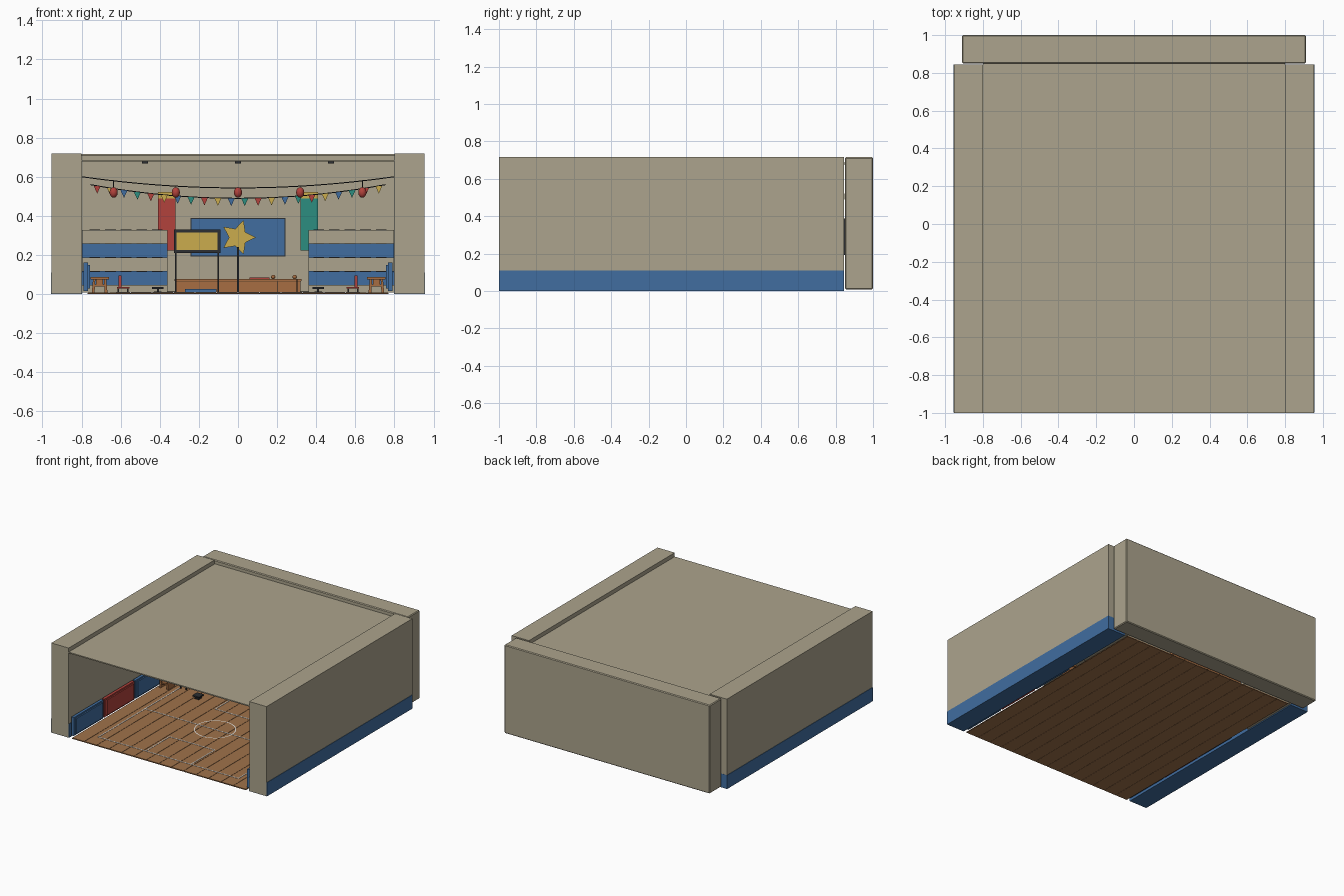
import bpy, bmesh, math
from mathutils import Vector

if "Cube" in bpy.data.objects:
    bpy.data.objects.remove(bpy.data.objects["Cube"])


def mat(name, rgb):
    m = bpy.data.materials.new(name)
    m.diffuse_color = (*rgb, 1)
    m.use_nodes = True
    m.node_tree.nodes["Principled BSDF"].inputs["Base Color"].default_value = m.diffuse_color
    return m


BEIGE = mat("beige_plaster", (0.413, 0.371, 0.266))
BLUE = mat("blue_paint", (0.052, 0.155, 0.352))
RED = mat("red_fabric", (0.445, 0.055, 0.045))
YELLOW = mat("yellow_fabric", (0.597, 0.413, 0.076))
TEAL = mat("teal_fabric", (0.025, 0.270, 0.216))
WOOD = mat("floor_wood", (0.352, 0.170, 0.070))
GAP = mat("dark_wood", (0.12, 0.055, 0.022))
ORANGE = mat("stage_wood", (0.385, 0.155, 0.055))
DARK = mat("charcoal_metal", (0.025, 0.028, 0.032))
WHITE = mat("white_line", (0.75, 0.73, 0.68))


def finish(bm, name, m):
    me = bpy.data.meshes.new(name)
    bm.normal_update()
    bm.to_mesh(me)
    bm.free()
    ob = bpy.data.objects.new(name, me)
    me.materials.append(m)
    bpy.context.collection.objects.link(ob)
    return ob


def add_box(bm, x0, x1, y0, y1, z0, z1):
    r = bmesh.ops.create_cube(bm, size=1)
    for v in r["verts"]:
        v.co = Vector(((x0 + x1) / 2 + v.co.x * (x1 - x0),
                       (y0 + y1) / 2 + v.co.y * (y1 - y0),
                       (z0 + z1) / 2 + v.co.z * (z1 - z0)))


def boxes(name, m, *dims):
    bm = bmesh.new()
    for d in dims:
        add_box(bm, *d)
    return finish(bm, name, m)


def both(name, m, *dims):
    """Boxes given for +x, mirrored to -x."""
    return boxes(name, m, *dims, *[(-d[1], -d[0], *d[2:]) for d in dims])


def plate(name, m, pts, y0, y1):
    """Extrude an xz outline along y."""
    bm = bmesh.new()
    f = bm.faces.new([bm.verts.new((x, y0, z)) for x, z in pts])
    r = bmesh.ops.extrude_face_region(bm, geom=[f])
    for v in r["geom"]:
        if isinstance(v, bmesh.types.BMVert):
            v.co.y = y1
    bmesh.ops.recalc_face_normals(bm, faces=bm.faces)
    return finish(bm, name, m)


def balls(name, m, centres, rx, rz):
    bm = bmesh.new()
    for c in centres:
        r = bmesh.ops.create_uvsphere(bm, u_segments=12, v_segments=8, radius=1)
        for v in r["verts"]:
            v.co = Vector(c) + Vector((v.co.x * rx, v.co.y * rx, v.co.z * rz))
    for f in bm.faces:
        f.smooth = True
    return finish(bm, name, m)


# Building shell
both("side_wall", BEIGE, (0.80, 0.953, -1, 0.844, 0.002, 0.718))
both("wall_base_band", BLUE, (0.797, 0.956, -0.999, 0.845, 0, 0.11))
back = boxes("back_wall", BEIGE, (-0.91, 0.91, 0.85, 1.0, 0.008, 0.716))
bev = back.modifiers.new("soft_edge", "BEVEL")
bev.width, bev.segments = 0.006, 1
boxes("ceiling", BEIGE, (-0.80, 0.80, -1, 0.85, 0.677, 0.686))
boxes("ceiling_lights", DARK, *[(x - 0.015, x + 0.015, y - 0.12, y + 0.12, 0.669, 0.677)
                                for x in (-0.475, 0, 0.475) for y in (-0.6, 0, 0.5)])

# Plank floor with joints and court lines
boxes("floor_joints", GAP, (-0.77, 0.77, -1, 0.845, 0.001, 0.006))
N = 14
W = 1.54 / N
boxes("floor_planks", WOOD, *[(-0.77 + i * W + 0.002, -0.77 + (i + 1) * W - 0.002, -1, 0.845, 0, 0.008)
                              for i in range(N)])
T = 0.004
lines = [(s * 0.62 - T, s * 0.62 + T, -0.88, 0.30, 0.008, 0.010) for s in (-1, 1)]
lines += [(-0.62, 0.62, y - T, y + T, 0.008, 0.010) for y in (-0.88, -0.29, 0.30)]
lines += [(s * 0.2 - T, s * 0.2 + T, a, a + 0.3, 0.008, 0.010) for s in (-1, 1) for a in (-0.88, 0.0)]
lines += [(-0.2, 0.2, y - T, y + T, 0.008, 0.010) for y in (-0.58, 0.0)]
boxes("court_lines", WHITE, *lines)
bm = bmesh.new()
rings = [[bm.verts.new((r * math.cos(a * math.tau / 32), -0.29 + r * math.sin(a * math.tau / 32), 0.010))
          for a in range(32)] for r in (0.146, 0.154)]
for i in range(32):
    j = (i + 1) % 32
    bm.faces.new((rings[0][i], rings[1][i], rings[1][j], rings[0][j]))
finish(bm, "court_circle", WHITE)

# Alternating wall pads
for i in range(3):
    y = -0.98 + i * 0.39
    both("wall_pad", RED if i == 1 else BLUE, (0.768, 0.79, y, y + 0.375, 0.015, 0.162))
    both("wall_pad_cushion", RED if i == 1 else BLUE, (0.758, 0.768, y + 0.02, y + 0.355, 0.028, 0.15))

# Bleachers, stepping up towards the back
levels = [0.008, 0.046, 0.117, 0.187, 0.258, 0.328]
for i in range(5):
    y = 0.36 + i * 0.095
    both("bleacher_step", BLUE if i in (1, 3) else BEIGE, (0.36, 0.797, y, 0.845, levels[i], levels[i + 1]))
    if i:
        both("bleacher_seat_slots", DARK, *[(0.385 + k * 0.08, 0.44 + k * 0.08, y - 0.003, y + 0.02,
                                             levels[i + 1] - 0.003, levels[i + 1] + 0.002) for k in range(5)])

# Stage with step, rug and front panels
boxes("stage", ORANGE, (-0.32, 0.32, 0.56, 0.845, 0.008, 0.066))
boxes("stage_top", ORANGE, (-0.325, 0.325, 0.55, 0.845, 0.068, 0.077))
boxes("stage_trim", GAP, (-0.321, 0.321, 0.555, 0.845, 0.064, 0.068),
      (-0.002, 0.002, 0.558, 0.57, 0.008, 0.066), (0.20, 0.204, 0.558, 0.57, 0.008, 0.066))
boxes("stage_step", BLUE, (-0.27, -0.11, 0.49, 0.56, 0.008, 0.026))
boxes("stage_box", RED, (0.06, 0.16, 0.66, 0.74, 0.077, 0.084))
balls("stage_balls", ORANGE, [(0.18, 0.62, 0.088), (0.29, 0.62, 0.088)], 0.011, 0.011)

# Microphone pole, railing post and sign on two legs
boxes("poles", DARK, (-0.004, 0.004, 0.52, 0.528, 0.008, 0.24), (0.298, 0.304, 0.52, 0.526, 0.008, 0.075),
      (-0.323, -0.315, 0.46, 0.468, 0.008, 0.215), (-0.104, -0.096, 0.46, 0.468, 0.008, 0.215))
boxes("sign_frame", DARK, (-0.328, -0.09, 0.455, 0.475, 0.21, 0.33))
boxes("sign_face", YELLOW, (-0.314, -0.104, 0.449, 0.455, 0.226, 0.314))

# Mural with star, and hanging banners
boxes("mural_frame", DARK, (-0.243, 0.243, 0.843, 0.85, 0.193, 0.388))
boxes("mural", BLUE, (-0.238, 0.238, 0.838, 0.843, 0.198, 0.383))
star = [((0.092 if k % 2 == 0 else 0.046) * math.cos(k * math.pi / 5),
         0.29 + (0.092 if k % 2 == 0 else 0.046) * math.sin(k * math.pi / 5)) for k in range(10)]
plate("mural_star", YELLOW, star, 0.830, 0.838)
for s, m in ((-1, RED), (1, TEAL)):
    a, b = sorted((s * 0.32, s * 0.41))
    boxes("banner", m, (a, b, 0.835, 0.845, 0.222, 0.49))
    boxes("banner_header", YELLOW, (a, b, 0.833, 0.847, 0.49, 0.522))


# Sagging cords with pennants and lanterns
def cord(name, half, low, high, y):
    cu = bpy.data.curves.new(name, "CURVE")
    cu.dimensions = "3D"
    cu.bevel_depth, cu.bevel_resolution = 0.0025, 0
    sp = cu.splines.new("POLY")
    sp.points.add(24)
    for i, p in enumerate(sp.points):
        t = i / 12 - 1
        p.co = (t * half, y, low + (high - low) * t * t, 1)
    cu.materials.append(DARK)
    bpy.context.collection.objects.link(bpy.data.objects.new(name, cu))


cord("lantern_cord", 0.797, 0.543, 0.60, 0.55)
cord("pennant_cord", 0.755, 0.49, 0.56, 0.65)
colours = [RED, YELLOW, BLUE, TEAL]
for i in range(22):
    x = -0.72 + i * 1.44 / 21
    z = 0.49 + 0.07 * (x / 0.755) ** 2
    plate("pennant", colours[i % 4], [(x - 0.018, z), (x + 0.018, z), (x, z - 0.04)], 0.648, 0.652)
spots = [(k * 0.318, 0.55, 0.52) for k in range(-2, 3)]
balls("lanterns", RED, spots, 0.021, 0.027)
boxes("lantern_hooks", DARK, *[(x - 0.002, x + 0.002, 0.548, 0.552, 0.54, 0.547 + 0.057 * (x / 0.797) ** 2)
                               for x, y, z in spots])

# Wooden tables beside the bleachers
both("table_top", ORANGE, (0.66, 0.755, 0.06, 0.16, 0.075, 0.088))
both("table_shelf", ORANGE, (0.672, 0.743, 0.07, 0.15, 0.04, 0.048), (0.69, 0.725, 0.075, 0.145, 0.048, 0.075))
for s in (-1, 1):
    for e in (-1, 1):
        c = s * 0.7075
        plate("table_leg", ORANGE, [(c + e * 0.022, 0.076), (c + e * 0.034, 0.076),
                                    (c + e * 0.040, 0.008), (c + e * 0.026, 0.008)], 0.07, 0.15)

# Red chairs and low dark stools
both("chair_seat", RED, (0.555, 0.62, 0.14, 0.20, 0.028, 0.036))
both("chair_back", RED, (0.595, 0.612, 0.195, 0.203, 0.036, 0.094))
both("chair_legs", DARK, *[(x, x + 0.007, y, y + 0.007, 0.008, 0.028) for x in (0.56, 0.608) for y in (0.145, 0.19)])
both("stool_seat", DARK, (0.38, 0.44, 0.05, 0.11, 0.026, 0.036))
both("stool_legs", DARK, (0.405, 0.415, 0.075, 0.085, 0.012, 0.026), (0.39, 0.43, 0.06, 0.10, 0.008, 0.013))
